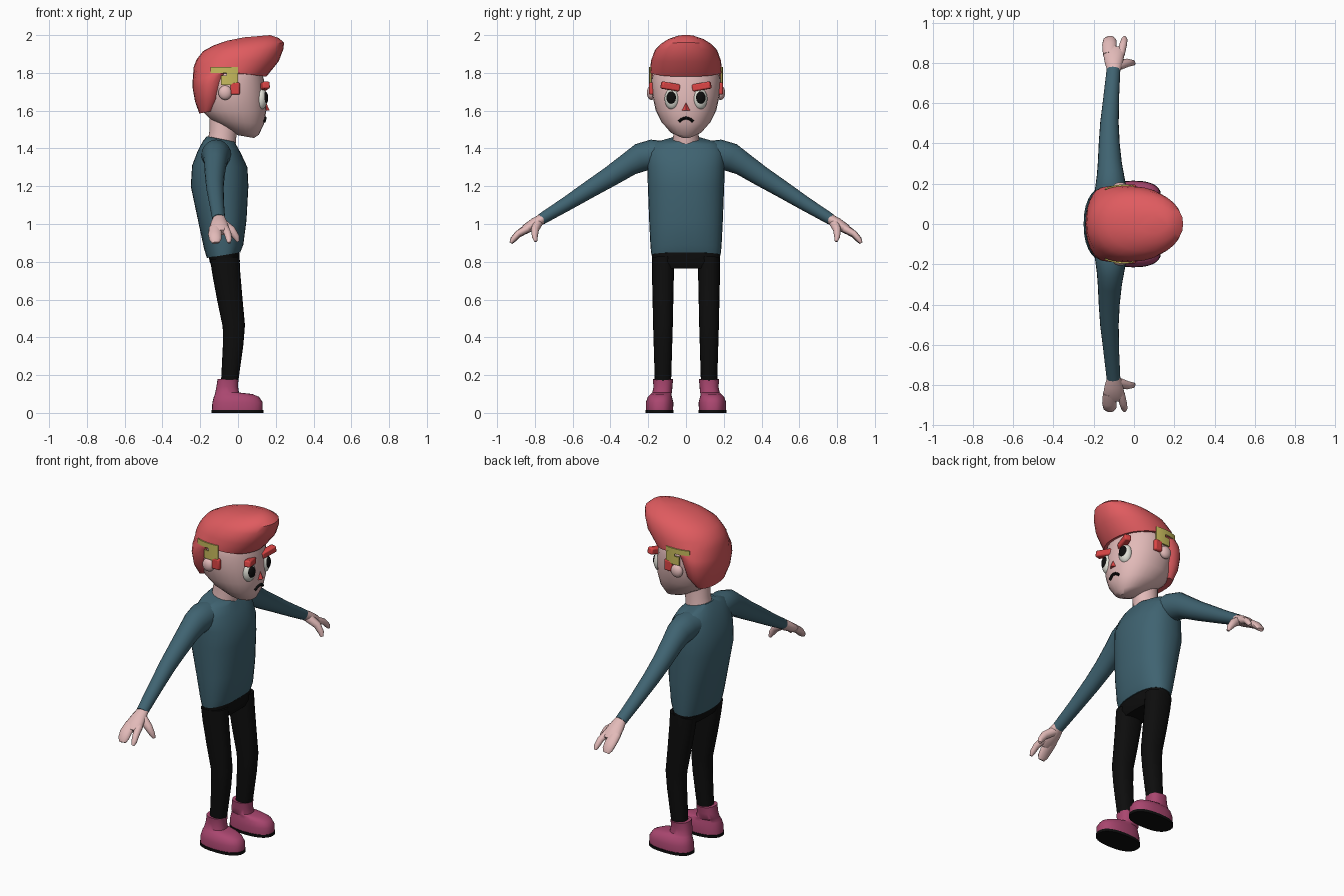
import bpy, bmesh, math
from mathutils import Vector, Matrix, Euler

def material(name, r, g, b):
    m = bpy.data.materials.new(name)
    m.diffuse_color = (r, g, b, 1)
    return m

HAIR = material("hair_red", 0.74, 0.105, 0.115)
RED = material("bright_red", 0.72, 0.06, 0.06)
SKIN = material("skin_pink", 0.76, 0.49, 0.48)
TEAL = material("sweater_teal", 0.05, 0.125, 0.165)
BLACK = material("black", 0.004, 0.004, 0.004)
BOOT = material("boot_plum", 0.40, 0.062, 0.16)
YELLOW = material("mustard", 0.58, 0.50, 0.11)
WHITE = material("eye_white", 0.75, 0.75, 0.68)

def finish(bm, name, mat, mirror=False, angle=40, bevel=0):
    bmesh.ops.recalc_face_normals(bm, faces=bm.faces)
    me = bpy.data.meshes.new(name)
    bm.to_mesh(me)
    bm.free()
    me.materials.append(mat)
    me.shade_smooth()
    me.set_sharp_from_angle(angle=math.radians(angle))
    ob = bpy.data.objects.new(name, me)
    bpy.context.collection.objects.link(ob)
    if bevel:
        b = ob.modifiers.new("bevel", "BEVEL")
        b.width, b.segments = bevel, 2
    if mirror:
        m = ob.modifiers.new("mirror", "MIRROR")
        m.use_axis = (False, True, False)
        m.use_mirror_merge = False
    return ob

def loft(name, rings, mat, n=2.0, seg=28, **kw):
    """Skin superellipse rings given as (centre, axis u, axis v), with end caps."""
    bm = bmesh.new()
    loops = []
    p = lambda t: math.copysign(abs(t) ** (2 / n), t)
    for c, u, v in rings:
        loops.append([bm.verts.new(c + u * p(math.cos(2 * math.pi * i / seg))
                                   + v * p(math.sin(2 * math.pi * i / seg)))
                      for i in range(seg)])
    for a, b in zip(loops, loops[1:]):
        for i in range(seg):
            j = (i + 1) % seg
            bm.faces.new((a[i], a[j], b[j], b[i]))
    bm.faces.new(loops[0])
    bm.faces.new(loops[-1])
    return finish(bm, name, mat, **kw)

def stack(name, rows, mat, **kw):
    """Rows: z at back, z at front, x back, x front, half width, optional y centre."""
    rings = []
    for zb, zf, xb, xf, ry, *yc in rows:
        y = yc[0] if yc else 0
        rings.append((Vector(((xb + xf) / 2, y, (zb + zf) / 2)),
                      Vector(((xf - xb) / 2, 0, (zf - zb) / 2)), Vector((0, ry, 0))))
    return loft(name, rings, mat, **kw)

def limb(name, pts, mat, **kw):
    """Tube along points (x, y, z, radius along x, other radius)."""
    P = [Vector(q[:3]) for q in pts]
    rings = []
    for i, q in enumerate(pts):
        t = (P[min(i + 1, len(P) - 1)] - P[max(i - 1, 0)]).normalized()
        u = Vector((1, 0, 0))
        u = (u - t * u.dot(t)).normalized()
        rings.append((P[i], u * q[3], t.cross(u) * q[4]))
    return loft(name, rings, mat, **kw)

def ball(name, loc, radii, mat, yaw=0, **kw):
    bm = bmesh.new()
    M = Matrix.LocRotScale(Vector(loc), Euler((0, 0, math.radians(yaw))), Vector(radii))
    bmesh.ops.create_uvsphere(bm, u_segments=24, v_segments=14, radius=1, matrix=M)
    return finish(bm, name, mat, **kw)

def box(name, loc, size, mat, roll=0, yaw=0, **kw):
    bm = bmesh.new()
    M = Matrix.LocRotScale(Vector(loc), Euler((math.radians(roll), 0, math.radians(yaw))), Vector(size))
    bmesh.ops.create_cube(bm, size=1, matrix=M)
    return finish(bm, name, mat, **kw)

# Head and neck
stack("head", [(1.47, 1.455, 0, .085, .03), (1.51, 1.472, -.07, .11, .085),
               (1.55, 1.53, -.14, .138, .13), (1.60, 1.60, -.19, .15, .16),
               (1.68, 1.68, -.21, .147, .178), (1.76, 1.76, -.215, .138, .183),
               (1.83, 1.83, -.20, .12, .17), (1.90, 1.90, -.1, .08, .10)], SKIN, n=2.15)
stack("neck", [(1.44, 1.39, -.16, -.015, .075), (1.50, 1.45, -.15, -.01, .066),
               (1.60, 1.55, -.15, 0, .066)], SKIN)

# Hair: back cap that spreads into the swept-forward quiff
stack("hair", [(1.585, 1.60, -.205, -.12, .12), (1.65, 1.67, -.228, -.07, .168),
               (1.72, 1.76, -.24, -.04, .185), (1.76, 1.82, -.24, 0, .188),
               (1.83, 1.78, -.235, .15, .191), (1.87, 1.86, -.22, .215, .185),
               (1.915, 1.925, -.185, .24, .165), (1.945, 1.96, -.13, .244, .135),
               (1.97, 1.985, -.06, .215, .095), (1.988, 2.0, .03, .17, .045)],
      HAIR, n=2.15)

# Yellow side stripes, curved plates on the hair
def stripe(name, x0, x1, z0, z1):
    bm = bmesh.new()
    cols = []
    for i in range(9):
        x = x0 + (x1 - x0) * i / 8
        k = math.sqrt(1 - ((x + .05) / .215) ** 2)
        cols.append([bm.verts.new((x, y * k, z)) for y, z in
                     ((.188, z0), (.196, z0), (.196, z1), (.188, z1))])
    for a, b in zip(cols, cols[1:]):
        for i in range(4):
            bm.faces.new((a[i], a[i - 1], b[i - 1], b[i]))
    bm.faces.new(cols[0])
    bm.faces.new(cols[-1])
    finish(bm, name, YELLOW, mirror=True)

stripe("upper_hair_stripe", -.145, 0, 1.80, 1.83)
stripe("lower_hair_stripe", -.09, .0, 1.735, 1.785)
stripe("stripe_link", -.06, .0, 1.78, 1.805)

# Ears and sideburns
ball("ear", (-.068, .183, 1.695), (.036, .024, .038), SKIN, mirror=True)
box("sideburn", (-.015, .183, 1.717), (.05, .026, .065), RED, mirror=True, bevel=.008)

# Eyes, brows, nose and mouth
ball("eye", (.124, .075, 1.662), (.03, .039, .056), WHITE, yaw=18, mirror=True)
ball("pupil", (.141, .078, 1.667), (.018, .027, .036), BLACK, yaw=18, mirror=True)
box("eyebrow", (.138, .083, 1.728), (.04, .10, .038), RED, roll=10, yaw=-15, mirror=True, bevel=.008)
bm = bmesh.new()
nose = [bm.verts.new(c) for c in ((.14, 0, 1.662), (.14, .031, 1.60), (.14, -.031, 1.60), (.167, 0, 1.602))]
for f in ((0, 1, 2), (0, 1, 3), (0, 2, 3), (1, 2, 3)):
    bm.faces.new([nose[i] for i in f])
finish(bm, "nose", RED, angle=20)
limb("mouth", [(.143 - 4 * y * y, y, 1.543 + .018 * (1 - (y / .037) ** 2), .009, .008)
               for y in [(-3 + i) * .0123 for i in range(7)]], BLACK, seg=10)

# Sweater body
stack("sweater", [(.82, .85, -.165, .012, .183), (.87, .89, -.18, .028, .188),
                  (1.02, 1.02, -.212, .045, .195), (1.2, 1.2, -.25, .055, .202),
                  (1.31, 1.30, -.243, .05, .205), (1.39, 1.375, -.212, .015, .203),
                  (1.44, 1.42, -.185, -.01, .17), (1.465, 1.435, -.165, -.018, .085)],
      TEAL, n=2.35, seg=32)

# Sleeves
limb("sleeve", [(-.115, .08, 1.365, .085, .07), (-.115, .18, 1.367, .078, .08),
                (-.117, .24, 1.352, .068, .076), (-.12, .30, 1.318, .06, .063),
                (-.123, .40, 1.252, .052, .054), (-.122, .50, 1.19, .046, .047),
                (-.113, .63, 1.108, .039, .038), (-.102, .765, 1.026, .034, .030)],
     TEAL, mirror=True, seg=20)

# Hands: palm, joined fingers, index finger, thumb
limb("palm", [(-.10, .75, 1.035, .030, .026), (-.10, .80, 1.003, .045, .030),
              (-.10, .845, .975, .053, .026), (-.10, .872, .955, .048, .018)],
     SKIN, mirror=True, seg=16)
limb("joined_fingers", [(-.12, .84, .978, .034, .024), (-.122, .89, .945, .036, .020),
                        (-.12, .915, .918, .032, .017), (-.118, .926, .900, .02, .009)],
     SKIN, mirror=True, seg=14)
limb("index_finger", [(-.068, .84, .975, .022, .020), (-.054, .89, .948, .019, .017),
                      (-.048, .916, .918, .016, .014), (-.047, .927, .900, .008, .008)],
     SKIN, mirror=True, seg=12)
limb("thumb", [(-.085, .785, 1.005, .025, .026), (-.035, .80, .968, .023, .021),
               (-.008, .80, .93, .017, .015), (0, .795, .908, .008, .008)],
     SKIN, mirror=True, seg=12)

# Trousers
stack("trouser_hips", [(.765, .765, -.135, -.005, .165), (.80, .80, -.15, .01, .18),
                       (.86, .87, -.16, .005, .178)], BLACK, n=2.6)
limb("trouser_leg", [(-.07, .122, .82, .078, .058), (-.062, .122, .74, .074, .058),
                     (-.043, .122, .60, .067, .055), (-.022, .122, .46, .059, .052),
                     (-.026, .122, .36, .054, .049), (-.045, .122, .16, .045, .043)],
     BLACK, mirror=True, n=2.3, seg=20)

# Boots and soles
stack("boot", [(.014, .014, -.138, .130, .072, .140), (.055, .055, -.136, .131, .073, .140),
               (.085, .085, -.128, .112, .064, .138), (.10, .10, -.122, .075, .055, .133),
               (.11, .108, -.12, .005, .052, .126), (.14, .14, -.114, .0, .050, .122),
               (.18, .175, -.108, .002, .054, .122)], BOOT, n=2.4, mirror=True)
stack("boot_sole", [(0, 0, -.141, .134, .075, .140), (.016, .016, -.141, .134, .075, .140)],
      BLACK, n=2.4, mirror=True)
